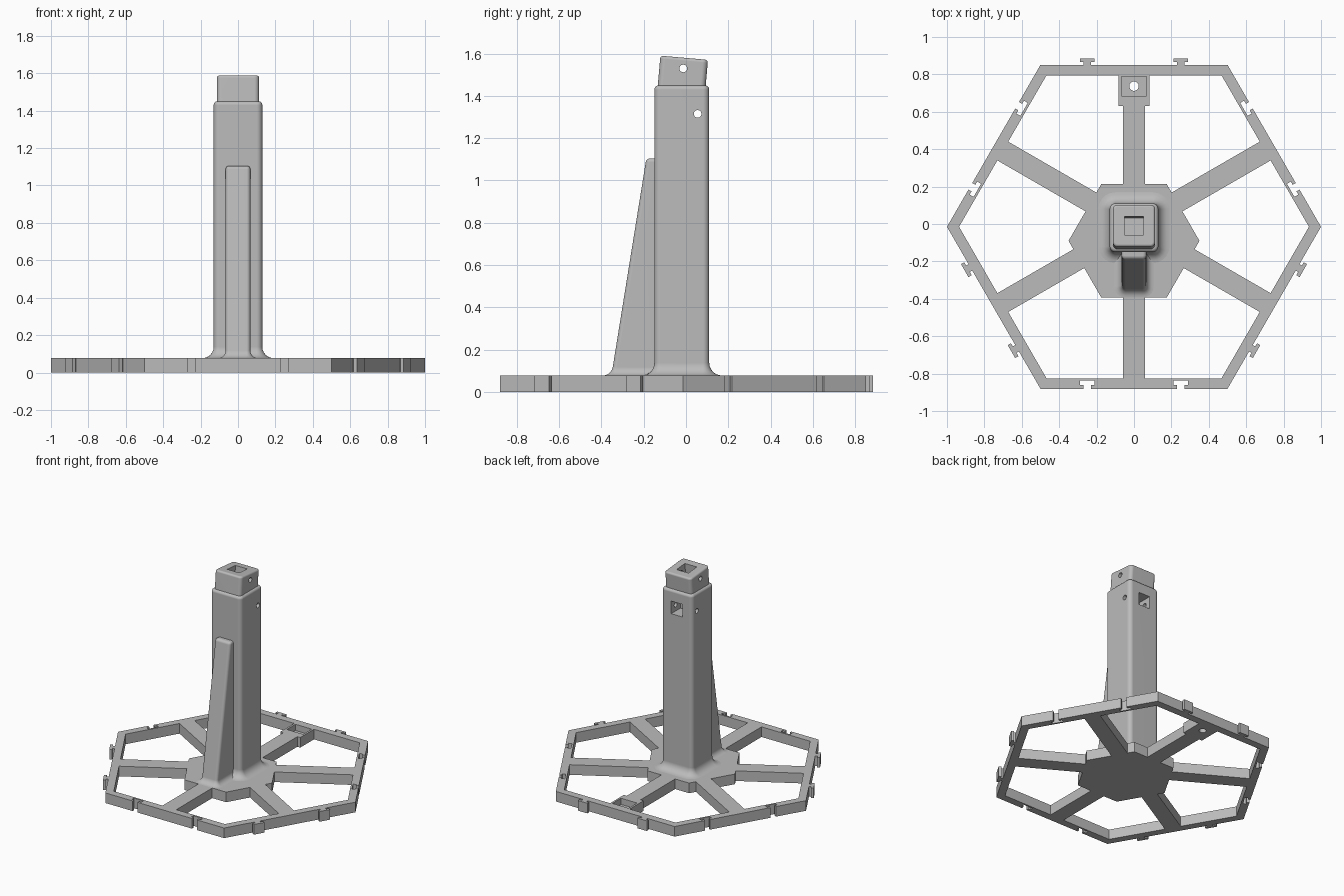
import bpy, bmesh, math
from mathutils import Matrix, Vector

cube = bpy.data.objects.get("Cube")
if cube:
    bpy.data.objects.remove(cube, do_unlink=True)

GREY = (0.5, 0.5, 0.5, 1)
grey = bpy.data.materials.new("grey plastic")
grey.use_nodes = True
grey.diffuse_color = GREY
grey.node_tree.nodes["Principled BSDF"].inputs["Base Color"].default_value = GREY

THICK = 0.077       # base thickness
CY = -0.015         # base centre in y
APOTHEM, INNER = 0.866, 0.81
POST_Y = -0.02


def finish(name, bm, matrix=None):
    if matrix:
        bm.transform(matrix)
    bmesh.ops.recalc_face_normals(bm, faces=bm.faces)
    mesh = bpy.data.meshes.new(name)
    bm.to_mesh(mesh)
    bm.free()
    mesh.materials.append(grey)
    obj = bpy.data.objects.new(name, mesh)
    bpy.context.collection.objects.link(obj)
    return obj


def activate(obj):
    bpy.ops.object.select_all(action='DESELECT')
    obj.select_set(True)
    bpy.context.view_layer.objects.active = obj


def box(name, lo, hi, matrix=None):
    bm = bmesh.new()
    lo, hi = Vector(lo), Vector(hi)
    size = Matrix.Diagonal((*(hi - lo), 1))
    bmesh.ops.create_cube(bm, size=1, matrix=Matrix.Translation((lo + hi) / 2) @ size)
    return finish(name, bm, matrix)


def cylinder(name, centre, radius, length, axis='Z'):
    bm = bmesh.new()
    bmesh.ops.create_cone(bm, cap_ends=True, segments=32, radius1=radius,
                          radius2=radius, depth=length)
    turn = Matrix.Rotation(math.pi / 2, 4, 'Y') if axis == 'X' else Matrix()
    return finish(name, bm, Matrix.Translation(centre) @ turn)


def cut(obj, *cutters):
    activate(obj)
    for cutter in cutters:
        mod = obj.modifiers.new("cut", 'BOOLEAN')
        mod.operation, mod.solver, mod.object = 'DIFFERENCE', 'EXACT', cutter
        bpy.ops.object.modifier_apply(modifier=mod.name)
        bpy.data.objects.remove(cutter, do_unlink=True)


def smooth(obj):
    activate(obj)
    bpy.ops.object.shade_smooth_by_angle(angle=math.radians(30))
    obj.modifiers.new("flat sides", 'WEIGHTED_NORMAL').keep_sharp = True


def rounded_rect(x, y0, y1, r, z, steps=5):
    pts = []
    corners = [(x - r, y1 - r), (r - x, y1 - r), (r - x, y0 + r), (x - r, y0 + r)]
    for i, (cx, cy) in enumerate(corners):
        for s in range(steps + 1):
            a = math.pi / 2 * (i + s / steps)
            pts.append((cx + r * math.cos(a), cy + r * math.sin(a), z))
    return pts


def loft(name, rings, matrix=None):
    bm = bmesh.new()
    loops = [[bm.verts.new(p) for p in ring] for ring in rings]
    n = len(loops[0])
    for a, b in zip(loops, loops[1:]):
        for i in range(n):
            j = (i + 1) % n
            bm.faces.new((a[i], a[j], b[j], b[i]))
    bm.faces.new(loops[0])
    bm.faces.new(loops[-1])
    return finish(name, bm, matrix)


def flare_and_round(base, top, flare, edge, steps=6):
    """(offset, z) pairs: concave foot fillet, then a rounded top edge."""
    angles = [math.pi / 2 * i / steps for i in range(steps + 1)]
    foot = [(flare * (1 - math.sin(a)), base + flare * (1 - math.cos(a))) for a in angles]
    head = [(edge * (math.cos(a) - 1), top - edge + edge * math.sin(a)) for a in angles]
    return (foot if flare else [(0, base)]) + head


# Hexagonal rim: three sides carry T-shaped tabs, the other three matching sockets
def connector(t, sign):
    neck, wide = 0.02, 0.04
    shallow, deep = (0.015, 0.035) if sign > 0 else (0.019, 0.043)
    half = [(-neck, 0), (-neck, shallow), (-wide, shallow), (-wide, deep)]
    shape = half + [(-u, d) for u, d in reversed(half)]
    return [(t + u, APOTHEM + sign * d) for u, d in shape]


def rim():
    bm = bmesh.new()
    outer, inner = [], []
    for i in range(6):
        a = math.pi / 2 - i * math.pi / 3
        out, along = Vector((math.cos(a), math.sin(a))), Vector((math.sin(a), -math.cos(a)))
        sign = 1 if i % 2 == 0 else -1
        path = [(-0.5, APOTHEM)] + connector(-0.25, sign) + connector(0.25, sign)
        outer += [along * t + out * d for t, d in path]
        inner.append(along * (-INNER * math.tan(math.pi / 6)) + out * INNER)
    edges = []
    for pts in (outer, inner):
        vs = [bm.verts.new((p.x, p.y + CY, 0)) for p in pts]
        edges += [bm.edges.new((vs[k - 1], vs[k])) for k in range(len(vs))]
    bmesh.ops.triangle_fill(bm, use_beauty=True, edges=edges)
    grown = bmesh.ops.extrude_face_region(bm, geom=bm.faces[:], use_keep_orig=True)
    top = [g for g in grown["geom"] if isinstance(g, bmesh.types.BMVert)]
    bmesh.ops.translate(bm, verts=top, vec=(0, 0, THICK))
    return finish("hexagonal_rim", bm)


rim()

# Spokes, the rear one stopping at the mounting block
for i in range(6):
    end = 0.645 if i == 0 else INNER
    place = Matrix.Translation((0, CY, 0)) @ Matrix.Rotation(i * math.pi / 3, 4, 'Z')
    box(f"spoke_{i + 1}", (-0.058, 0.2, 0), (0.058, end, THICK), place)

# Hub plate
bm = bmesh.new()
bmesh.ops.create_cone(bm, cap_ends=True, segments=6, radius1=0.35, radius2=0.35, depth=THICK)
finish("hub_plate", bm, Matrix.Translation((0, -0.09, THICK / 2)) @ Matrix.Rotation(math.pi / 6, 4, 'Z')
       if abs(bm.verts[:][0].co.x) < 0.01 else Matrix.Translation((0, -0.09, THICK / 2)))

# Mounting block with pocket and screw hole
block = box("mounting_block", (-0.083, 0.63, 0), (0.083, 0.795, THICK))
cut(block, box("pocket", (-0.068, 0.685, 0.03), (0.068, 0.788, 0.2)),
    cylinder("screw_hole", (0, 0.737, 0), 0.025, 0.3))

# Main post with flared foot, rear window and cross hole
post = loft("post", [rounded_rect(0.13 + o, POST_Y - 0.13 - o, POST_Y + 0.13 + o, 0.03 + o, z)
                     for o, z in flare_and_round(THICK, 1.45, 0.06, 0.02)])
cut(post, box("window", (-0.048, 0, 1.267), (0.048, 0.3, 1.363)),
    cylinder("cross_hole", (0, 0.055, 1.315), 0.018, 1, 'X'))
smooth(post)

# Front buttress, sloping back as it rises
def buttress_front(z):
    return -0.19 - 0.161 * (1.09 - z)


buttress = loft("front_buttress", [rounded_rect(0.066 + o, buttress_front(z) - o, -0.1, 0.02 + o, z)
                                   for o, z in flare_and_round(THICK, 1.105, 0.04, 0.018)])
smooth(buttress)

# Tilted cap with square socket and cross hole
tilt = Matrix.Translation((0, POST_Y, 1.45)) @ Matrix.Rotation(math.radians(-5), 4, 'X')
cap = loft("tilted_cap", [rounded_rect(0.113 + o, -0.113 - o, 0.113 + o, 0.025 + o, z)
                          for o, z in flare_and_round(-0.05, 0.131, 0, 0.014)], tilt)
cut(cap, box("socket", (-0.05, -0.05, 0.03), (0.05, 0.05, 0.3), tilt),
    cylinder("cap_hole", (0, -0.013, 1.53), 0.018, 1, 'X'))
smooth(cap)
